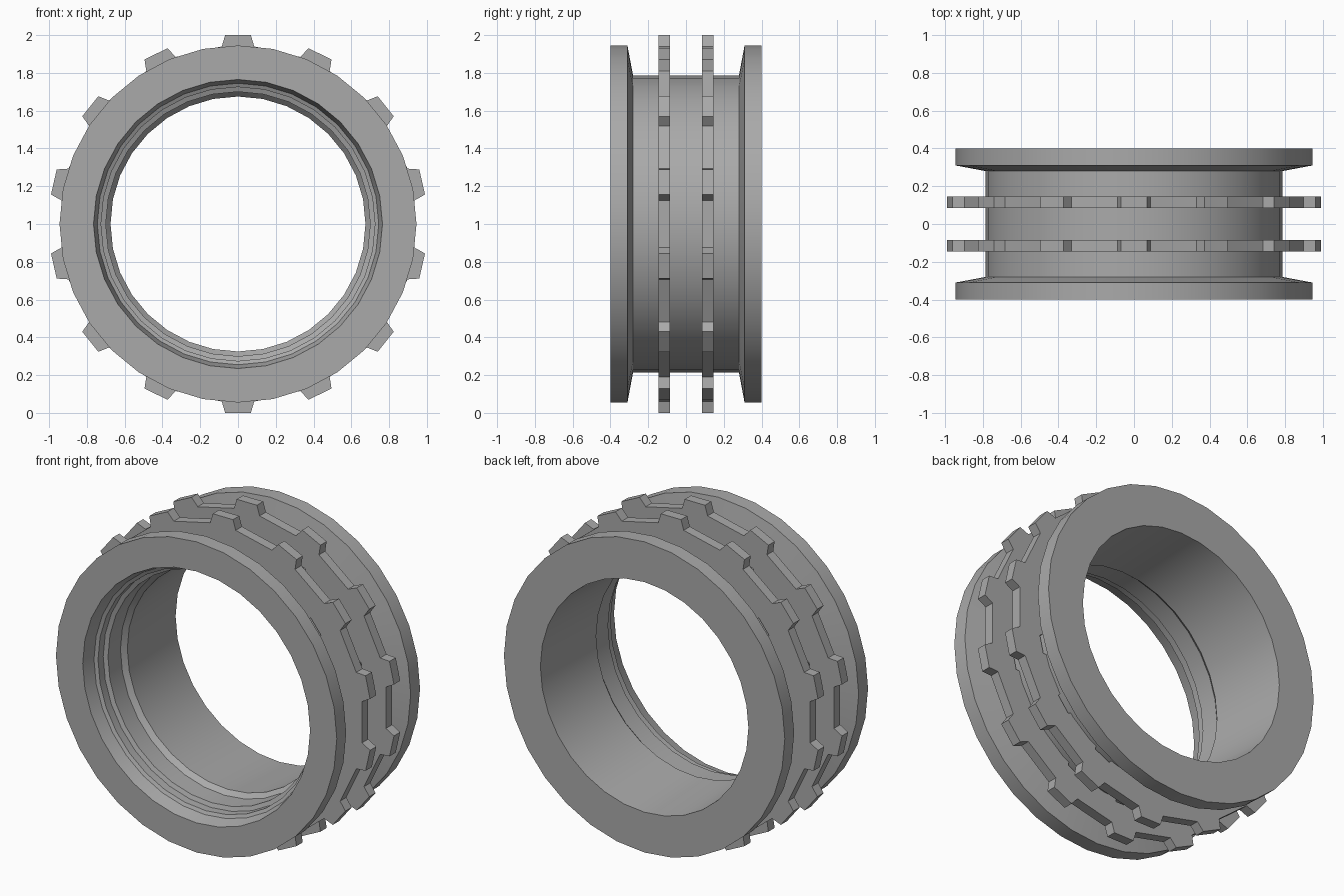
import bpy, math

cube = bpy.data.objects.get("Cube")
if cube:
    bpy.data.objects.remove(cube, do_unlink=True)

SEGMENTS = 32
TEETH = 14
CENTRE_Z = 1.0

grey = bpy.data.materials.new("metal grey")
grey.use_nodes = True
colour = (0.4, 0.4, 0.4, 1)
grey.diffuse_color = colour
grey.node_tree.nodes["Principled BSDF"].inputs["Base Color"].default_value = colour


def ring_object(name, rings, smooth):
    """Skin a closed loop of point rings, each running around the y axis."""
    n, m = len(rings[0]), len(rings)
    verts = [p for ring in rings for p in ring]
    faces = []
    for i in range(m):
        j = (i + 1) % m
        for k in range(n):
            q = (k + 1) % n
            faces.append((i * n + k, j * n + k, j * n + q, i * n + q))
    mesh = bpy.data.meshes.new(name)
    mesh.from_pydata(verts, [], faces)
    mesh.materials.append(grey)
    obj = bpy.data.objects.new(name, mesh)
    bpy.context.collection.objects.link(obj)
    bpy.ops.object.select_all(action='DESELECT')
    obj.select_set(True)
    bpy.context.view_layer.objects.active = obj
    bpy.ops.object.mode_set(mode='EDIT')
    bpy.ops.mesh.select_all(action='SELECT')
    bpy.ops.mesh.normals_make_consistent(inside=False)
    bpy.ops.object.mode_set(mode='OBJECT')
    if smooth:
        bpy.ops.object.shade_smooth_by_angle(angle=math.radians(25))
    return obj


def circle(r, y):
    return [(r * math.cos(a), y, CENTRE_Z + r * math.sin(a))
            for a in (math.tau * k / SEGMENTS for k in range(SEGMENTS))]


# Flanged drum: outer side, then the stepped bore (radius, y)
outer = [(0.945, -0.4), (0.945, -0.31), (0.785, -0.28),
         (0.785, 0.28), (0.945, 0.31), (0.945, 0.4)]
bore = [(0.70, 0.4), (0.69, 0.2), (0.675, -0.1), (0.70, -0.13), (0.70, -0.25),
        (0.725, -0.26), (0.725, -0.31), (0.745, -0.32), (0.765, -0.4)]
ring_object("flanged_drum", [circle(r, y) for r, y in outer + bore], True)


# Toothed rings
def gear_outline(y):
    points = []
    for t in range(TEETH):
        a = math.pi / 2 + math.tau * t / TEETH
        for r, w in ((0.94, -0.086), (1.0, -0.068), (1.0, 0.068), (0.94, 0.086)):
            points.append((r * math.cos(a) - w * math.sin(a), y,
                           CENTRE_Z + r * math.sin(a) + w * math.cos(a)))
    return points


def scaled(points, f):
    return [(x * f, y, CENTRE_Z + (z - CENTRE_Z) * f) for x, y, z in points]


for name, y in (("front_toothed_ring", -0.115), ("back_toothed_ring", 0.115)):
    a, b = gear_outline(y - 0.03), gear_outline(y + 0.03)
    ring_object(name, [scaled(a, 0.8), a, b, scaled(b, 0.8)], False)
